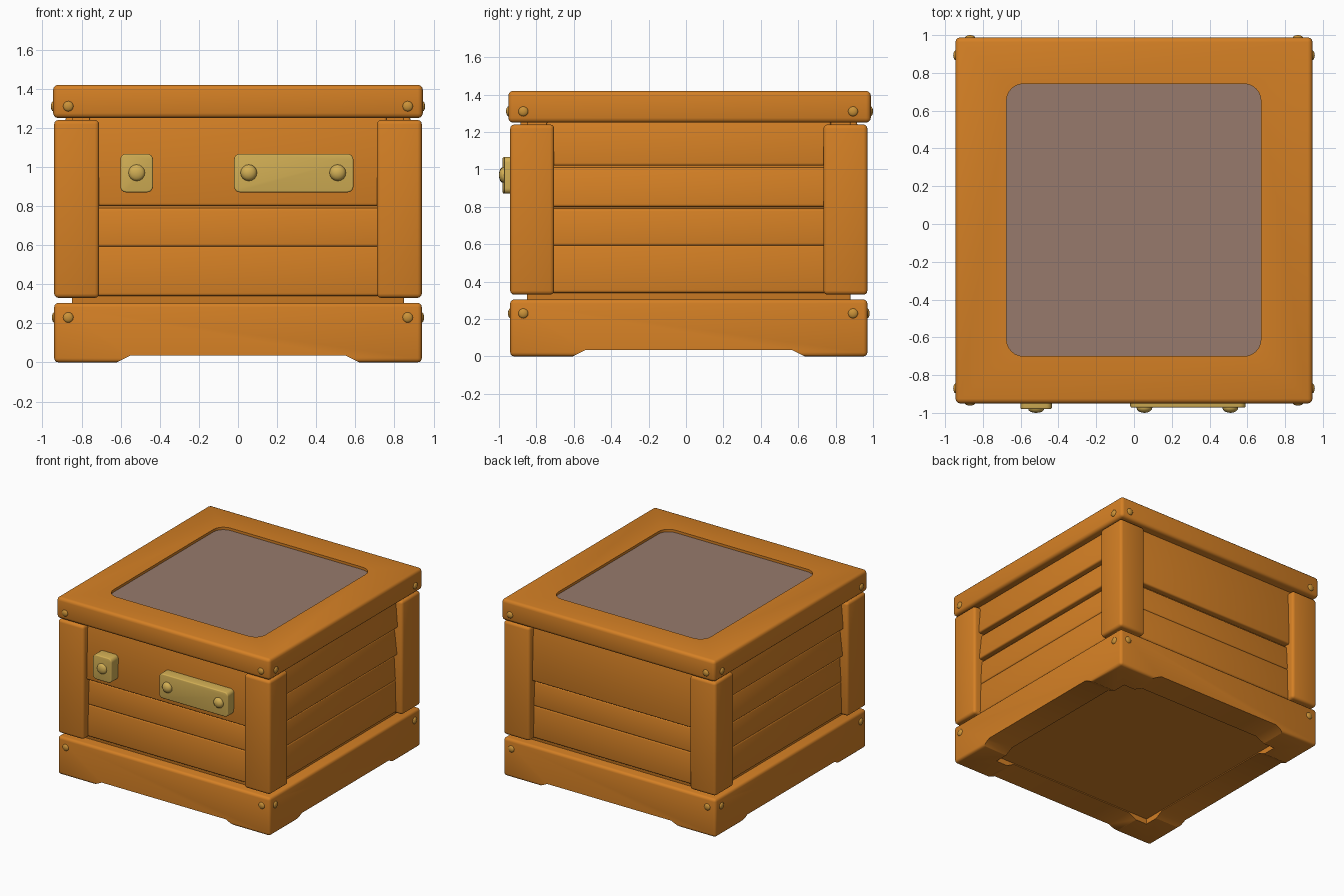
import bpy, bmesh, math
from mathutils import Matrix, Vector

if "Cube" in bpy.data.objects:
    bpy.data.objects.remove(bpy.data.objects["Cube"])


def material(name, rgb):
    m = bpy.data.materials.new(name)
    m.diffuse_color = (*rgb, 1)
    m.use_nodes = True
    m.node_tree.nodes["Principled BSDF"].inputs["Base Color"].default_value = m.diffuse_color
    return m


WOOD = material("orange wood", (0.66, 0.215, 0.018))
GLASS = material("dusky panel", (0.31, 0.195, 0.15))
BRASS = material("brass", (0.65, 0.43, 0.09))
RIVET = material("bronze rivet", (0.60, 0.29, 0.04))
CY = 0.015               # depth centre of the crate
HX, HY = 0.94, 0.955     # half width and half depth of the body


def finish(ob):
    bpy.ops.object.select_all(action='DESELECT')
    ob.select_set(True)
    bpy.context.view_layer.objects.active = ob
    bpy.ops.object.shade_smooth_by_angle(angle=math.radians(40))


def add(name, bm, mat):
    me = bpy.data.meshes.new(name)
    bmesh.ops.recalc_face_normals(bm, faces=bm.faces)
    bm.to_mesh(me)
    bm.free()
    ob = bpy.data.objects.new(name, me)
    bpy.context.collection.objects.link(ob)
    me.materials.append(mat)
    finish(ob)
    return ob


def box_mesh(x, y, z, bevel=0.02, corner=0.0, axis=2):
    """Box from three ranges; corner rounds the edges along one axis first."""
    bm = bmesh.new()
    bmesh.ops.create_cube(bm, size=1)
    for v in bm.verts:
        for i, r in enumerate((x, y, z)):
            v.co[i] = r[1] if v.co[i] > 0 else r[0]
    if corner:
        edges = [e for e in bm.edges
                 if abs((e.verts[0].co - e.verts[1].co).normalized()[axis]) > 0.9]
        bmesh.ops.bevel(bm, geom=edges, offset=corner, segments=6, profile=0.5, affect='EDGES')
    if bevel:
        edges = [e for e in bm.edges if e.calc_face_angle(0) > 1.0]
        bmesh.ops.bevel(bm, geom=edges, offset=bevel, segments=3, profile=0.5, affect='EDGES')
    return bm


def cut(ob, bm):
    cutter = add("cutter", bm, WOOD)
    cutter.hide_render = True
    mod = ob.modifiers.new("cut", 'BOOLEAN')
    mod.operation = 'DIFFERENCE'
    mod.solver = 'EXACT'
    mod.object = cutter
    bpy.context.view_layer.objects.active = ob
    bpy.ops.object.modifier_apply(modifier=mod.name)
    bpy.data.objects.remove(cutter)
    finish(ob)


def notch_mesh(angle):
    """Long wedge with sloping ends that opens a gap between the feet."""
    bm = bmesh.new()
    profile = [(-0.64, -0.1), (0.64, -0.1), (0.62, 0.0), (0.55, 0.035), (-0.55, 0.035), (-0.62, 0.0)]
    face = bm.faces.new([bm.verts.new((x, -1.3, z)) for x, z in profile])
    out = bmesh.ops.extrude_face_region(bm, geom=[face])
    moved = [v for v in out["geom"] if isinstance(v, bmesh.types.BMVert)]
    bmesh.ops.translate(bm, verts=moved, vec=(0, 2.6, 0))
    bm.transform(Matrix.Translation((0, CY, 0)) @ Matrix.Rotation(angle, 4, 'Z'))
    return bm


def dome(name, centre, direction, radius, height, mat):
    bm = bmesh.new()
    bmesh.ops.create_uvsphere(bm, u_segments=16, v_segments=8, radius=1)
    turn = Vector((0, 0, 1)).rotation_difference(Vector(direction)).to_matrix().to_4x4()
    bm.transform(Matrix.Translation(centre) @ turn @ Matrix.Diagonal((radius, radius, height, 1)))
    add(name, bm, mat)


# Base with four feet and a recessed underside
base = add("base", box_mesh((-HX, HX), (CY - HY, CY + HY), (0, 0.305), 0.022), WOOD)
cut(base, notch_mesh(0))
cut(base, notch_mesh(math.pi / 2))
cut(base, box_mesh((-0.72, 0.72), (CY - 0.73, CY + 0.73), (-0.1, 0.042), 0))

# Inner body behind the planks
add("inner_body", box_mesh((-0.85, 0.85), (CY - 0.865, CY + 0.865), (0.28, 1.28), 0.01), WOOD)

# Corner posts
for sx in (-1, 1):
    for sy in (-1, 1):
        xs = sorted((sx * 0.71, sx * HX))
        ys = sorted((CY + sy * 0.72, CY + sy * HY))
        add("corner_post", box_mesh(xs, ys, (0.33, 1.24), 0.022), WOOD)

# Planks: (bottom, top, recess at bottom, recess at top)
LOW = [(0.592, 0.79, 0.06, 0.072), (0.34, 0.598, 0.055, 0.062)]
WIDE = [(0.80, 1.26, 0.04, 0.055)] + LOW
NARROW = [(1.02, 1.26, 0.04, 0.06), (0.80, 1.01, 0.045, 0.07)] + LOW
for k in range(4):
    half = HY if k % 2 == 0 else HX
    place = Matrix.Translation((0, CY, 0)) @ Matrix.Rotation(k * math.pi / 2, 4, 'Z')
    for z0, z1, r0, r1 in (WIDE if k % 2 == 0 else NARROW):
        bm = box_mesh((-0.76, 0.76), (-half, -half + 0.10), (z0, z1), 0.014)
        for v in bm.verts:   # lean the board so its lower edge stands out
            v.co.y += r0 + (r1 - r0) * (v.co.z - z0) / (z1 - z0)
        bm.transform(place)
        add("plank", bm, WOOD)

# Lid with a recessed rounded panel
lid = add("lid", box_mesh((-0.945, 0.945), (-0.95, 0.988), (1.25, 1.42), 0.025), WOOD)
cut(lid, box_mesh((-0.675, 0.672), (-0.70, 0.742), (1.37, 1.6), 0, 0.09))
add("lid_panel", box_mesh((-0.68, 0.677), (-0.705, 0.747), (1.36, 1.40), 0, 0.09), GLASS)

# Corner rivets on all four sides of the lid and base
for z, x_face, y_front, y_back in ((1.31, 0.943, -0.948, 0.986), (0.23, 0.938, -0.938, 0.968)):
    for s in (-1, 1):
        dome("rivet", (s * 0.868, y_front, z), (0, -1, 0), 0.027, 0.014, RIVET)
        dome("rivet", (s * 0.868, y_back, z), (0, 1, 0), 0.027, 0.014, RIVET)
        for y in (-0.87, 0.893):
            dome("rivet", (s * x_face, y, z), (s, 0, 0), 0.027, 0.014, RIVET)

# Brass plates on the front
for x0, x1, y, studs in ((-0.602, -0.435, -0.98, (-0.518,)), (-0.02, 0.59, -0.972, (0.055, 0.51))):
    add("brass_plate", box_mesh((x0, x1), (y, -0.86), (0.87, 1.067), 0.008, 0.03, 1), BRASS)
    for x in studs:
        dome("plate_stud", (x, y, 0.97), (0, -1, 0), 0.042, -1 * (-1.0 - y), BRASS)
